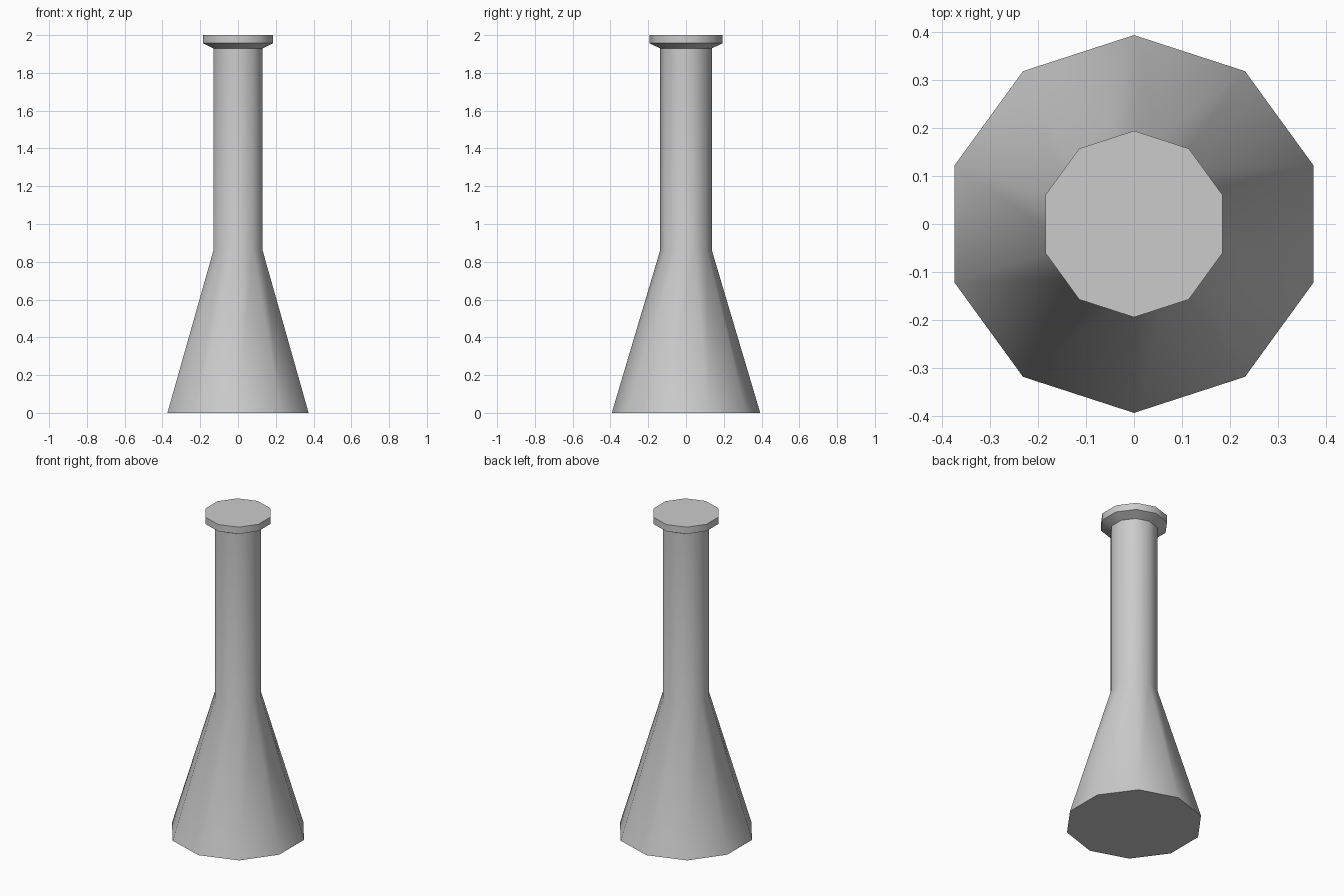
import bpy, bmesh, math

SIDES = 10

cube = bpy.data.objects.get("Cube")
if cube:
    bpy.data.objects.remove(cube, do_unlink=True)

grey = bpy.data.materials.new("light_grey")
grey.use_nodes = True
colour = (0.6, 0.6, 0.6, 1)
grey.diffuse_color = colour
grey.node_tree.nodes["Principled BSDF"].inputs["Base Color"].default_value = colour


def lathe(name, profile):
    """Closed ten-sided solid from (radius, height) rings, a corner facing front."""
    bm = bmesh.new()
    rings = []
    for r, z in profile:
        angles = [math.tau * i / SIDES - math.pi / 2 for i in range(SIDES)]
        rings.append([bm.verts.new((r * math.cos(a), r * math.sin(a), z)) for a in angles])
    for low, high in zip(rings, rings[1:]):
        for i in range(SIDES):
            j = (i + 1) % SIDES
            bm.faces.new((low[i], low[j], high[j], high[i]))
    bm.faces.new(rings[0][::-1])
    bm.faces.new(rings[-1])
    mesh = bpy.data.meshes.new(name)
    bm.to_mesh(mesh)
    bm.free()
    mesh.materials.append(grey)
    obj = bpy.data.objects.new(name, mesh)
    bpy.context.collection.objects.link(obj)
    bpy.ops.object.select_all(action="DESELECT")
    obj.select_set(True)
    bpy.context.view_layer.objects.active = obj
    bpy.ops.object.shade_smooth_by_angle(angle=math.radians(40))
    return obj


# Flared base, straight neck and chamfered lip in one continuous surface
lathe("flask_body", [
    (0.393, 0),
    (0.137, 0.86),
    (0.137, 1.93),
    (0.194, 1.957),
    (0.194, 2),
])
